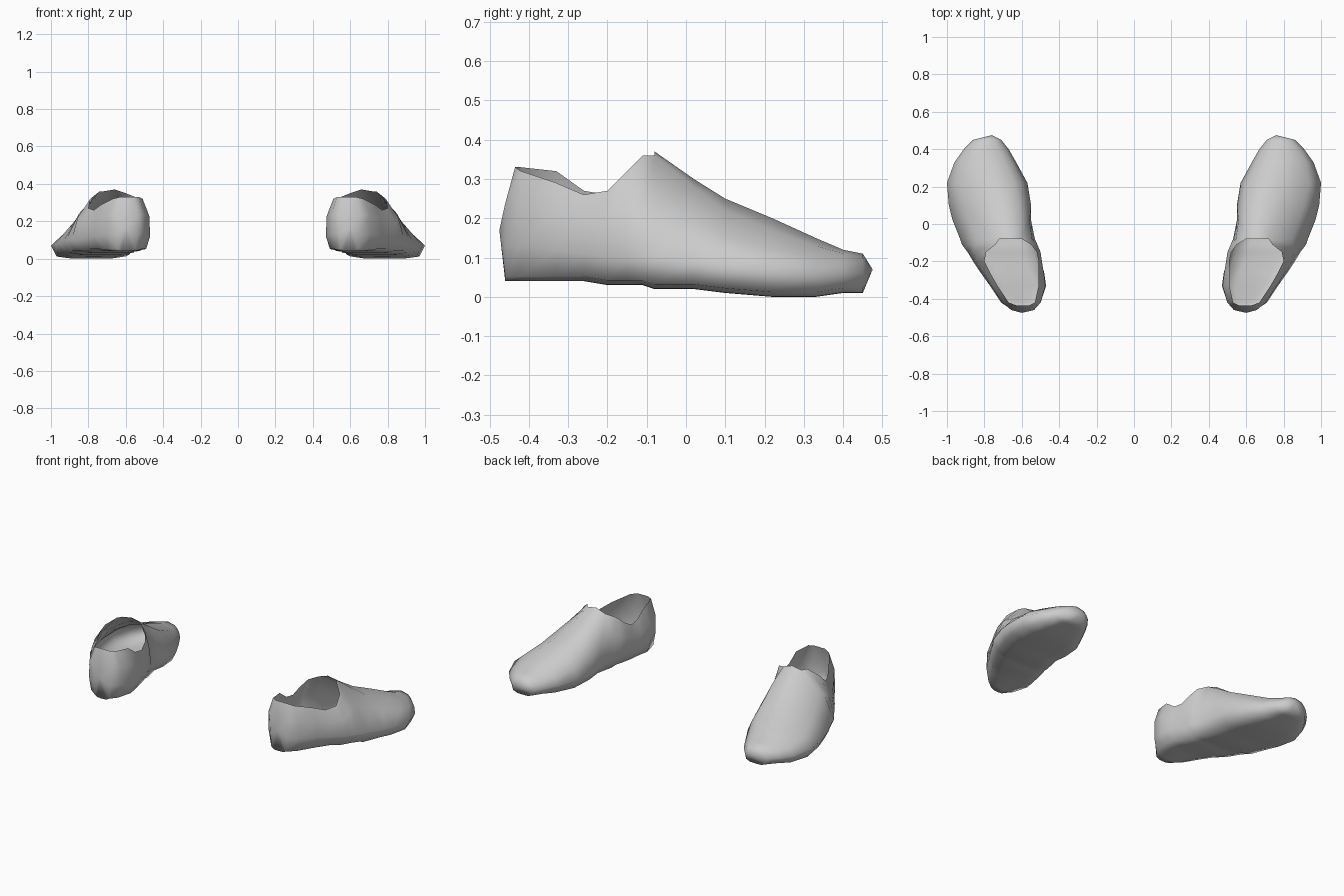
import bpy
import bmesh
from mathutils import Vector

default_cube = bpy.data.objects.get("Cube")
if default_cube:
    bpy.data.objects.remove(default_cube, do_unlink=True)

# Single plain grey for the whole pair
grey = bpy.data.materials.new("plain_grey")
grey.use_nodes = True
colour = (0.6, 0.6, 0.6, 1)
grey.diffuse_color = colour
grey.node_tree.nodes["Principled BSDF"].inputs["Base Color"].default_value = colour

# Cross-sections from heel to toe, in hundredths of a unit:
# y, sole z, widest z, inner x, outer x, inner rim x z, outer rim x z
open_sections = [
    (-46, 4, 13, 54, 65, 56, 33, 63, 33),
    (-42, 4, 13, 50, 71, 53, 33, 67, 32),
    (-33, 4, 12, 47, 77, 51, 32, 73, 29),
    (-26, 4, 11, 48, 82, 51, 27, 77, 26),
    (-20, 3, 10, 50, 86, 51, 26, 80, 27),
    (-15, 3, 10, 51, 89, 52, 29, 79, 32),
    (-11, 3, 10, 52, 92, 55, 33, 74, 36),
]
# The covered sections have a ridge height as well
closed_sections = [
    (-8, 2, 10, 53, 93, 60, 35, 72, 36, 37),
    (2, 2, 9, 55, 97, 60, 29, 76, 28, 30),
    (10, 1, 8, 55, 99, 61, 24, 80, 22, 25),
    (22, 0, 7, 57, 100, 64, 18, 86, 17, 20),
    (33, 0, 6, 63, 96, 69, 13, 87, 13, 15),
    (40, 1, 6, 67, 91, 72, 11, 86, 11, 12),
    (45, 1, 6, 71, 86, 74, 10, 83, 10, 11),
]
heel_tip = (60, -47.5, 17)
toe_tip = (76, 47.5, 7)


def section_points(section):
    """Profile from the inner rim, under the sole, to the outer rim."""
    y, sole, wide_z, inner, outer, in_x, in_z, out_x, out_z = section[:9]
    width = outer - inner

    def side(edge, rim_x, rim_z, direction):
        bulge = direction * (rim_z - wide_z) * 0.08
        return [
            (rim_x, y, rim_z),
            ((edge + rim_x) / 2 + bulge, y, (wide_z + rim_z) / 2 + abs(bulge) / 2),
            (edge, y, wide_z),
            (edge - direction * width * 0.07, y, sole + 1.2),
            (edge - direction * width * 0.25, y, sole + 0.1),
        ]

    inside = side(inner, in_x, in_z, -1)
    outside = side(outer, out_x, out_z, 1)
    points = inside + [((inner + outer) / 2, y, sole)] + outside[::-1]
    if len(section) > 9:
        points.append(((in_x + out_x) / 2, y, section[9]))
    return points


def make_shoe(name, mirror):
    bm = bmesh.new()

    def vert(point):
        x, y, z = point
        return bm.verts.new(Vector((x * mirror, y, z)) / 100)

    rings = [[vert(p) for p in section_points(s)]
             for s in open_sections + closed_sections]

    # Lean the back of the collar forward
    for rim in (rings[0][0], rings[0][-1]):
        rim.co.y += 0.025

    # Skin between neighbouring sections, leaving the foot opening free
    for a, b in zip(rings, rings[1:]):
        covered = len(a) == len(b) == len(rings[-1])
        count = len(a) if covered else len(rings[0]) - 1
        for i in range(count):
            j = (i + 1) % len(a)
            bm.faces.new((a[i], a[j], b[j], b[i]))

    # Rounded heel and toe ends
    for ring, tip in ((rings[0], heel_tip), (rings[-1], toe_tip)):
        apex = vert(tip)
        for i, v in enumerate(ring):
            bm.faces.new((v, ring[(i + 1) % len(ring)], apex))

    bmesh.ops.recalc_face_normals(bm, faces=bm.faces[:])
    # The underside must face down
    bm.normal_update()
    if min(bm.faces, key=lambda f: f.calc_center_median().z).normal.z > 0:
        bmesh.ops.reverse_faces(bm, faces=bm.faces[:])
    for face in bm.faces:
        face.smooth = True

    mesh = bpy.data.meshes.new(name)
    bm.to_mesh(mesh)
    bm.free()
    mesh.materials.append(grey)
    shoe = bpy.data.objects.new(name, mesh)
    bpy.context.collection.objects.link(shoe)


make_shoe("left_shoe", 1)
make_shoe("right_shoe", -1)
